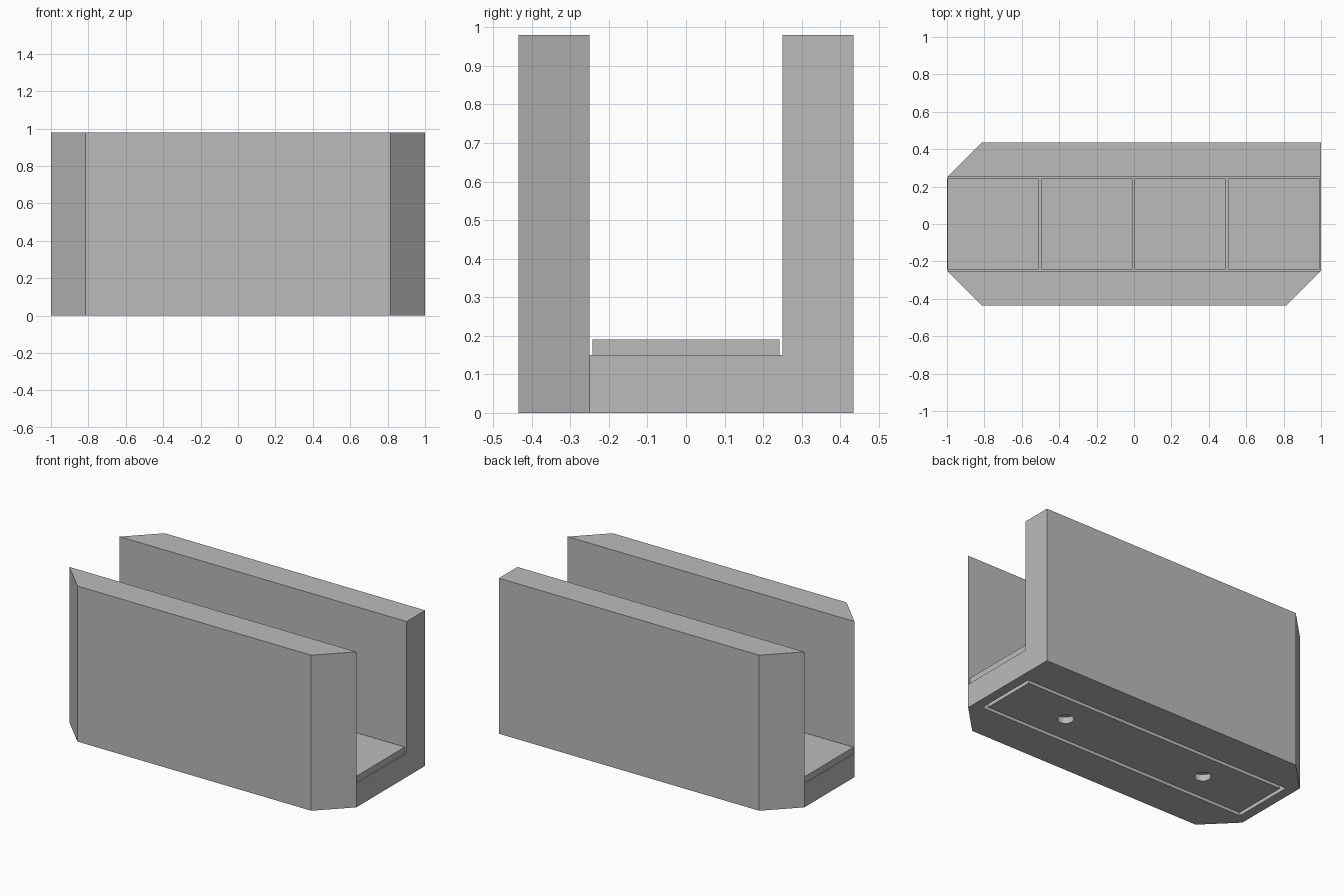
import bpy
import bmesh
import math

cube = bpy.data.objects.get("Cube")
if cube:
    bpy.data.objects.remove(cube, do_unlink=True)

LENGTH, DEPTH, HEIGHT = 1.0, 0.435, 0.98   # half length, half depth, full height
INNER, FLOOR = 0.25, 0.15                  # half channel width, floor height
BEVEL = DEPTH - INNER

grey = bpy.data.materials.new("light_grey")
grey.use_nodes = True
colour = (0.5, 0.5, 0.5, 1)
grey.diffuse_color = colour
grey.node_tree.nodes["Principled BSDF"].inputs["Base Color"].default_value = colour


def prism(name, outline, z0, z1):
    """Extrude a counter-clockwise plan outline from z0 to z1."""
    bm = bmesh.new()
    face = bm.faces.new([bm.verts.new((x, y, z0)) for x, y in outline])
    top = bmesh.ops.extrude_face_region(bm, geom=[face])["geom"]
    bmesh.ops.translate(bm, vec=(0, 0, z1 - z0),
                        verts=[v for v in top if isinstance(v, bmesh.types.BMVert)])
    bmesh.ops.recalc_face_normals(bm, faces=bm.faces)
    mesh = bpy.data.meshes.new(name)
    bm.to_mesh(mesh)
    bm.free()
    mesh.materials.append(grey)
    obj = bpy.data.objects.new(name, mesh)
    bpy.context.collection.objects.link(obj)
    return obj


def rectangle(cx, half_x, half_y):
    return [(cx - half_x, -half_y), (cx + half_x, -half_y),
            (cx + half_x, half_y), (cx - half_x, half_y)]


def circle(cx, radius, sides=32):
    return [(cx + radius * math.cos(i * math.tau / sides),
             radius * math.sin(i * math.tau / sides)) for i in range(sides)]


def cut(obj, cutters):
    """Subtract the cutters, bake the result and discard them."""
    for cutter in cutters:
        cutter.hide_render = True
        mod = obj.modifiers.new("cut", "BOOLEAN")
        mod.operation = "DIFFERENCE"
        mod.solver = "EXACT"
        mod.object = cutter
    bpy.context.view_layer.update()
    graph = bpy.context.evaluated_depsgraph_get()
    result = bpy.data.meshes.new_from_object(obj.evaluated_get(graph))
    obj.modifiers.clear()
    obj.data = result
    for cutter in cutters:
        bpy.data.objects.remove(cutter, do_unlink=True)


# Channel body: three clipped corners, one square corner
edge = LENGTH - BEVEL
plan = [(-edge, -DEPTH), (edge, -DEPTH), (LENGTH, -INNER), (LENGTH, DEPTH),
        (-edge, DEPTH), (-LENGTH, INNER), (-LENGTH, -INNER)]
body = prism("channel_body", plan, 0, HEIGHT)

# Open channel and shallow pocket underneath
POCKET_X, POCKET_Y, POCKET_Z, GAP = 0.94, 0.2, 0.04, 0.024
cut(body, [
    prism("channel_cutter", rectangle(0, LENGTH + 0.2, INNER), FLOOR, HEIGHT + 0.2),
    prism("pocket_cutter", rectangle(0, POCKET_X, POCKET_Y), -0.1, POCKET_Z),
])

# Base panel inside the pocket, with two round holes
panel = prism("base_panel", rectangle(0, POCKET_X - GAP, POCKET_Y - GAP), 0, POCKET_Z)
cut(panel, [prism("hole_cutter", circle(x, 0.047), -0.1, 0.1) for x in (-0.5, 0.5)])

# Four floor tiles with narrow joints
for i in range(4):
    prism(f"floor_tile_{i + 1}", rectangle(-0.7525 + 0.5 * i, 0.245, 0.243), FLOOR, 0.19)
